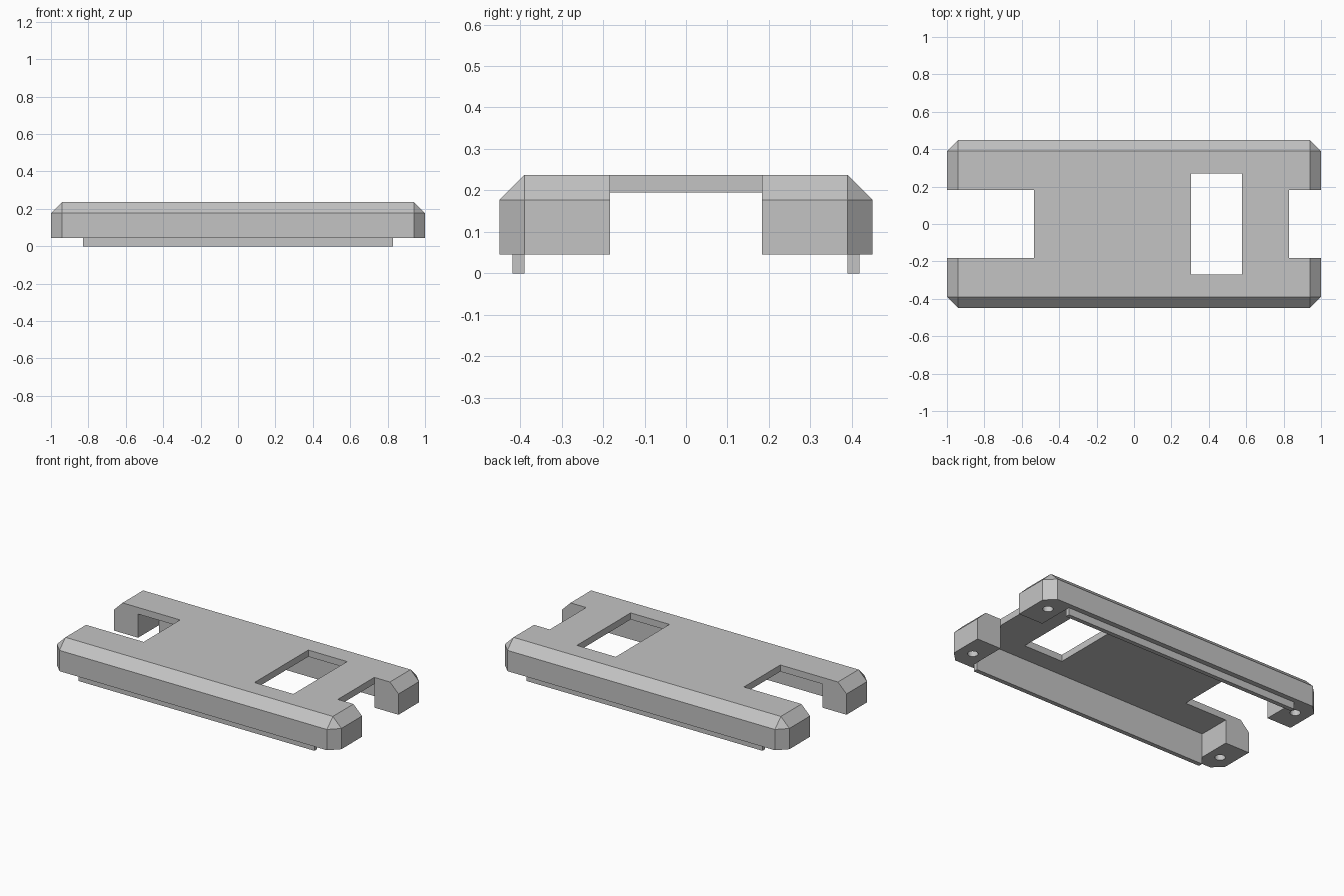
import bpy
import bmesh

cube = bpy.data.objects.get("Cube")
if cube:
    bpy.data.objects.remove(cube, do_unlink=True)

# Main dimensions
HALF_X, HALF_Y, CHAMFER = 1.0, 0.45, 0.06
BASE, TOP, CEILING = 0.045, 0.237, 0.195
CAVITY_X, CAVITY_Y = 0.83, 0.39
SLOT_Y = 0.183

grey = bpy.data.materials.new("light grey")
grey.use_nodes = True
grey.diffuse_color = (0.55, 0.55, 0.55, 1)
grey.node_tree.nodes["Principled BSDF"].inputs["Base Color"].default_value = (0.55, 0.55, 0.55, 1)


def add_object(name, bm):
    bmesh.ops.recalc_face_normals(bm, faces=bm.faces)
    mesh = bpy.data.meshes.new(name)
    bm.to_mesh(mesh)
    bm.free()
    mesh.materials.append(grey)
    obj = bpy.data.objects.new(name, mesh)
    bpy.context.collection.objects.link(obj)
    return obj


def box(name, x, y, z):
    """Box from (low, high) ranges on each axis."""
    bm = bmesh.new()
    bmesh.ops.create_cube(bm, size=1)
    for v in bm.verts:
        v.co = [r[0] if c < 0 else r[1] for c, r in zip(v.co, (x, y, z))]
    return add_object(name, bm)


def screw_hole(x, y):
    bm = bmesh.new()
    bmesh.ops.create_cone(bm, cap_ends=True, segments=24, radius1=0.03,
                          radius2=0.03, depth=0.2)
    bmesh.ops.translate(bm, verts=bm.verts, vec=(x, y, BASE))
    return add_object("screw_hole_cutter", bm)


def cut(target, cutter):
    mod = target.modifiers.new("cut", "BOOLEAN")
    mod.operation = "DIFFERENCE"
    mod.solver = "EXACT"
    mod.object = cutter
    bpy.context.view_layer.objects.active = target
    bpy.ops.object.modifier_apply(modifier=mod.name)
    bpy.data.objects.remove(cutter, do_unlink=True)


# Shell: eight-sided block with a bevelled top, as a convex hull
bm = bmesh.new()
in_x, in_y = HALF_X - CHAMFER, HALF_Y - CHAMFER
for sx in (-1, 1):
    for sy in (-1, 1):
        for z in (BASE, TOP - CHAMFER):
            bm.verts.new((sx * HALF_X, sy * in_y, z))
            bm.verts.new((sx * in_x, sy * HALF_Y, z))
        bm.verts.new((sx * in_x, sy * in_y, TOP))
bmesh.ops.convex_hull(bm, input=bm.verts)
bmesh.ops.dissolve_limit(bm, angle_limit=0.01, verts=bm.verts, edges=bm.edges)
shell = add_object("cover_shell", bm)

# Hollow underside, end slots and the window through the top
cut(shell, box("cavity_cutter", (-CAVITY_X, CAVITY_X), (-CAVITY_Y, CAVITY_Y), (-0.1, CEILING)))
cut(shell, box("right_slot_cutter", (-1.2, -0.535), (-SLOT_Y, SLOT_Y), (-0.2, 0.4)))
cut(shell, box("left_slot_cutter", (CAVITY_X, 1.2), (-SLOT_Y, SLOT_Y), (-0.2, 0.4)))
cut(shell, box("window_cutter", (0.305, 0.578), (-0.27, 0.27), (0.1, 0.4)))

# Screw holes under the four corner blocks
for sx in (-1, 1):
    for sy in (-1, 1):
        cut(shell, screw_hole(sx * 0.911, sy * 0.33))

# Locating lips below the long side walls
for name, sy in (("front_lip", -1), ("back_lip", 1)):
    ys = sorted((sy * CAVITY_Y, sy * (CAVITY_Y + 0.028)))
    box(name, (-CAVITY_X, CAVITY_X), ys, (0, BASE))
